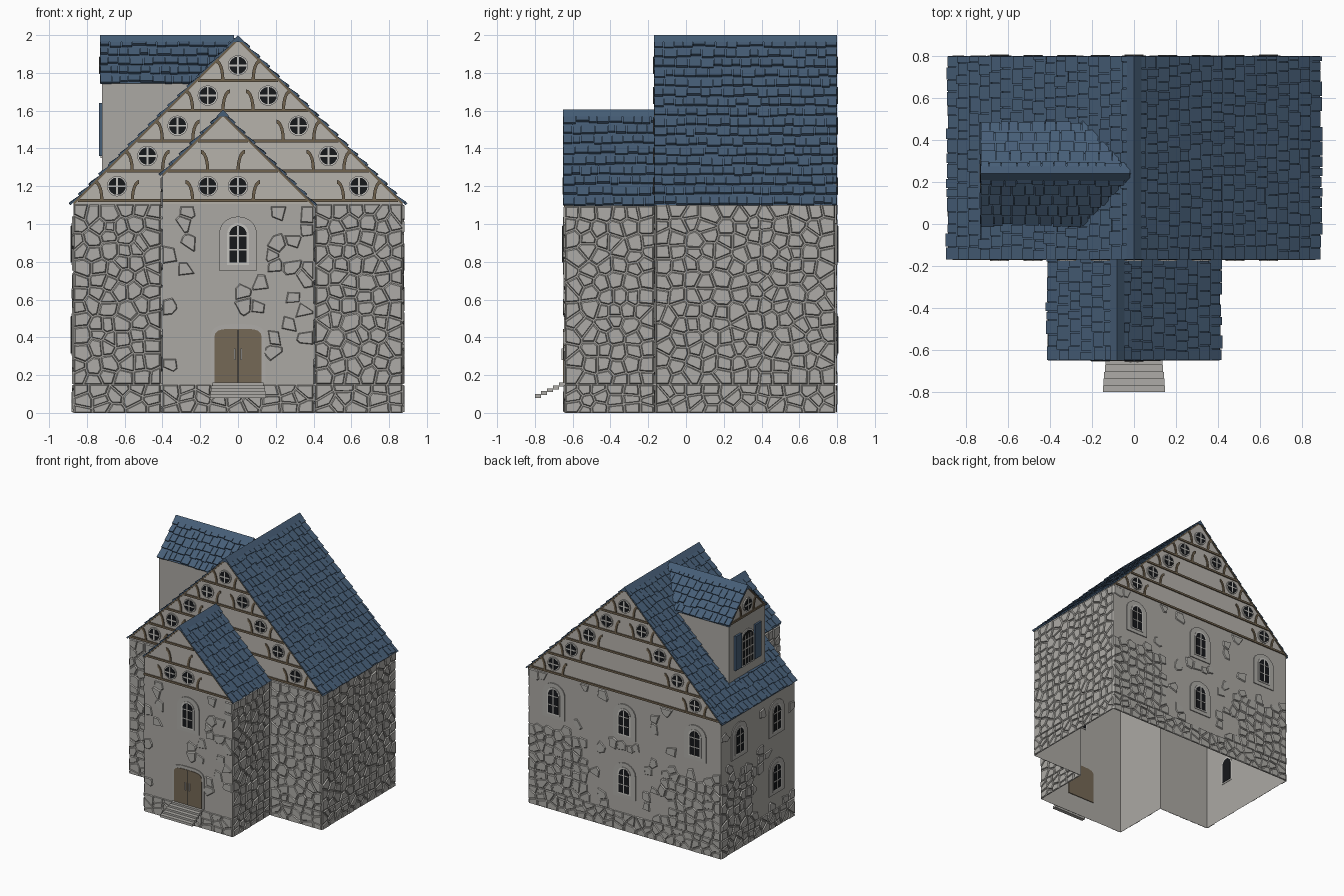
import bpy, bmesh, math, random
from mathutils import Vector as V

if "Cube" in bpy.data.objects:
    bpy.data.objects.remove(bpy.data.objects["Cube"])
random.seed(4)
Z = V((0, 0, 1))


def material(name, rgb):
    m = bpy.data.materials.new(name)
    m.diffuse_color = (*rgb, 1)
    m.use_nodes = True
    m.node_tree.nodes["Principled BSDF"].inputs["Base Color"].default_value = m.diffuse_color
    return m


PLASTER = material("plaster grey", (.41, .395, .37))
GABLE = material("gable plaster", (.47, .445, .41))
STONE = material("stone grey", (.42, .41, .385))
SLATE = material("slate blue", (.062, .112, .185))
TIMBER = material("timber brown", (.162, .122, .076))
DOOR = material("door brown", (.178, .138, .092))
GLASS = material("dark glass", (.008, .009, .011))
FRAME = material("pale frame", (.56, .55, .52))

parts = {}  # part name -> (bmesh, material)


def part(name, mat):
    if name not in parts:
        parts[name] = (bmesh.new(), mat)
    return parts[name][0]


class Plane:
    """Wall plane: u along the wall, v up, d outward."""
    def __init__(self, o, u):
        self.o, self.u = V(o), V(u)
        self.n = self.u.cross(Z)

    def at(self, u, v, d=0):
        return self.o + self.u * u + Z * v + self.n * d


def sheet(P, pts, name, mat):
    bm = part(name, mat)
    bm.faces.new([bm.verts.new(P.at(u, v)) for u, v in pts])


def prism(P, pts, d0, d1, name, mat, shrink=1.0):
    bm, n = part(name, mat), len(pts)
    cu, cv = sum(p[0] for p in pts) / n, sum(p[1] for p in pts) / n
    a = [bm.verts.new(P.at(u, v, d0)) for u, v in pts]
    b = [bm.verts.new(P.at(cu + (u - cu) * shrink, cv + (v - cv) * shrink, d1)) for u, v in pts]
    bm.faces.new(a[::-1])
    bm.faces.new(b)
    for i in range(n):
        j = (i + 1) % n
        bm.faces.new((a[i], a[j], b[j], b[i]))


def rect(u0, u1, v0, v1):
    return [(u0, v0), (u1, v0), (u1, v1), (u0, v1)]


def arch(cu, w, v0, vs, rise, e=1.0, n=10):
    pts = [(cu - w, v0), (cu + w, v0)]
    for i in range(n + 1):
        t = math.pi * i / n
        c, s = math.cos(t), max(0, math.sin(t))
        pts.append((cu + w * math.copysign(abs(c) ** e, c), vs + rise * s ** e))
    return pts


# --- irregular stones: jittered grid cells clipped against their neighbours
def clip(poly, m, n, gap):
    out = []
    for i, p in enumerate(poly):
        q = poly[(i + 1) % len(poly)]
        a = (p[0] - m[0]) * n[0] + (p[1] - m[1]) * n[1] + gap
        b = (q[0] - m[0]) * n[0] + (q[1] - m[1]) * n[1] + gap
        if a <= 0:
            out.append(p)
        if (a < 0 < b) or (b < 0 < a):
            t = a / (a - b)
            out.append((p[0] + (q[0] - p[0]) * t, p[1] + (q[1] - p[1]) * t))
    return out


def stones(P, u0, u1, v0, v1, cu=.078, cv=.075, keep=lambda u, v: True):
    nu, nv = max(1, round((u1 - u0) / cu)), max(1, round((v1 - v0) / cv))
    cu, cv = (u1 - u0) / nu, (v1 - v0) / nv
    seed = {(i, j): (u0 + cu * (i + .5 + random.uniform(-.36, .36)),
                     v0 + cv * (j + .5 + random.uniform(-.36, .36)))
            for i in range(nu) for j in range(nv)}
    for (i, j), s in seed.items():
        if not keep(*s):
            continue
        poly = rect(u0 + .002, u1 - .002, v0 + .002, v1 - .002)
        for di in range(-2, 3):
            for dj in range(-2, 3):
                t = seed.get((i + di, j + dj))
                if t and (di or dj) and len(poly) > 2:
                    dx, dy = t[0] - s[0], t[1] - s[1]
                    l = math.hypot(dx, dy) or 1
                    poly = clip(poly, ((s[0] + t[0]) / 2, (s[1] + t[1]) / 2), (dx / l, dy / l), .004)
        if len(poly) > 2:
            prism(P, poly, .0005, random.uniform(.006, .011), "stone_blocks", STONE, .86)


def sparse(windows, dense=lambda u, v: False):
    def keep(u, v):
        if any(abs(u - a) < .145 and abs(v - b) < .19 for a, b in windows):
            return False
        return dense(u, v) or random.random() < .24
    return keep


# --- windows and timber
def arched_window(P, u, v):
    prism(P, arch(u, .1, v - .135, v + .06, .09), .0005, .008, "window_surrounds", STONE)
    prism(P, arch(u, .058, v - .106, v + .055, .06), -.004, .012, "window_frames", FRAME)
    prism(P, arch(u, .046, v - .095, v + .052, .05), -.007, .014, "window_glass", GLASS)
    for r in (rect(u - .004, u + .004, v - .095, v + .1), rect(u - .045, u + .045, v - .03, v - .023),
              rect(u - .045, u + .045, v + .045, v + .052)):
        prism(P, r, .01, .017, "window_bars", FRAME)


def round_window(P, u, v):
    def disc(r):
        return [(u + r * math.cos(math.tau * i / 16), v + r * math.sin(math.tau * i / 16)) for i in range(16)]
    prism(P, disc(.054), .0005, .01, "round_frames", FRAME)
    prism(P, disc(.046), .005, .012, "round_glass", GLASS)
    for r in (rect(u - .005, u + .005, v - .045, v + .045), rect(u - .045, u + .045, v - .005, v + .005)):
        prism(P, r, .008, .015, "round_bars", FRAME)


def brace(P, u, v, s):
    arc = [(math.cos(i * math.pi / 10), math.sin(i * math.pi / 10)) for i in range(6)]
    c = u + s * .117
    outer = [(c - s * .045 * a, v - .075 + .108 * b) for a, b in arc]
    inner = [(c - s * .028 * a, v - .075 + .088 * b) for a, b in arc]
    for i in range(5):
        prism(P, [outer[i], outer[i + 1], inner[i + 1], inner[i]], .0005, .008, "timber_braces", TIMBER)


def gable(P, au, az, levels, lo, hi, windows):
    for z in levels:  # horizontal beams
        h = az - z - .012
        prism(P, rect(max(lo, au - h), min(hi, au + h), z - .008, z + .008), .0005, .009, "timber_beams", TIMBER)
    for s, end in ((-1, lo), (1, hi)):  # slim verge boards
        w = abs(end - au)
        prism(P, [(au, az), (au + s * w, az - w), (au + s * w, az - w - .014), (au, az - .014)],
              .0005, .007, "verge_boards", TIMBER)
    for u, v, sides, glazed in windows:
        if glazed:
            round_window(P, u, v)
        for s in sides:
            brace(P, u, v, s)


# --- slate roof slope: deck plus rows of overlapping wedge tiles
def slope(R, A, D, S, lim):
    R, A, D = V(R), V(A), V(D).normalized()
    N = A.cross(D)
    if N.z < 0:
        N = -N
    bm = part("roof_decks", SLATE)
    (a, b), (c, d) = lim(0), lim(S)
    f = bm.faces.new([bm.verts.new(R + A * x + D * s) for x, s in ((a, 0), (b + 1e-4, 0), (d, S), (c, S))])
    f.normal_update()
    if f.normal.z < 0:
        f.normal_flip()
    bm, rows = part("roof_tiles", SLATE), round(S / .074)
    p = S / rows
    for r in range(rows):
        s0 = r * p
        lo, hi = lim(s0 + p * .5)
        x = lo
        while x < hi - .004:
            x1 = min(hi, x + random.uniform(.04, .075))
            if hi - x1 < .02:
                x1 = hi
            s1 = min(S + .004, s0 + p + random.uniform(-.012, .008))
            h = random.uniform(.011, .016)
            q = [bm.verts.new(R + A * xx + D * ss + N * hh) for ss, h0, h1 in ((s0, .0005, .003), (s1, .0005, h))
                 for xx in (x + .002, x1 - .002) for hh in (h0, h1)]
            for k in ((0, 1, 3, 2), (4, 6, 7, 5), (0, 4, 5, 1), (2, 3, 7, 6), (1, 5, 7, 3), (0, 2, 6, 4)):
                bm.faces.new([q[i] for i in k])
            x = x1


MF, MB = Plane((0, -.16, 0), (1, 0, 0)), Plane((0, .79, 0), (-1, 0, 0))
R, L = Plane((.87, 0, 0), (0, 1, 0)), Plane((-.87, 0, 0), (0, -1, 0))
WF = Plane((0, -.64, 0), (1, 0, 0))
WR, WL = Plane((.4, 0, 0), (0, 1, 0)), Plane((-.4, 0, 0), (0, -1, 0))
DF = Plane((-.72, 0, 0), (0, -1, 0))
DS, DN = Plane((0, .01, 0), (1, 0, 0)), Plane((0, .47, 0), (-1, 0, 0))

# hollow wall shell, open underneath
for P, r in ((MF, rect(-.87, -.4, 0, 1.115)), (MF, rect(.4, .87, 0, 1.115)), (MB, rect(-.87, .87, 0, 1.115)),
             (R, rect(-.16, .79, 0, 1.115)), (L, rect(-.79, .16, 0, 1.115)), (WF, rect(-.4, .4, 0, 1.105)),
             (WR, rect(-.64, -.16, 0, 1.105)), (WL, rect(.16, .64, 0, 1.265)), (DF, rect(-.47, -.01, 1.265, 1.755)),
             (DS, [(-.72, 1.265), (-.23, 1.755), (-.72, 1.755)]), (DN, [(.72, 1.265), (.72, 1.755), (.23, 1.755)])):
    sheet(P, r, "wall_shell", PLASTER)
for P, r in ((MF, [(-.87, 1.115), (.87, 1.115), (0, 1.985)]), (MB, [(-.87, 1.115), (.87, 1.115), (0, 1.985)]),
             (WF, [(-.4, 1.105), (.4, 1.105), (-.08, 1.585), (-.4, 1.265)]),
             (DF, [(-.47, 1.755), (-.01, 1.755), (-.24, 1.985)])):
    sheet(P, r, "gable_walls", GABLE)

# stonework: flat base course all round, then dense or scattered stones
back_windows = [(-.64, .89), (0, .89), (.64, .89), (0, .41)]
left_windows = [(-.56, .89), (-.08, .89), (-.08, .41)]
for P, a, b, top, keep in (
        (MF, -.87, -.41, 1.105, None), (MF, .41, .87, 1.105, None), (R, -.16, .79, 1.105, None),
        (WR, -.64, -.17, 1.095, None), (WL, .17, .64, 1.25, None),
        (WF, -.4, .4, 1.095, sparse([(0, .89), (0, .3)])),
        (MB, -.87, .87, 1.105, sparse(back_windows, lambda u, v: v < .64 and abs(u) > .36)),
        (L, -.79, .16, 1.105, sparse(left_windows, lambda u, v: v < .64 and u < -.36))):
    stones(P, a, b, 0, .15, .085, .05)
    stones(P, a, b, .15, top, keep=keep or (lambda u, v: True))

# arched windows
arched_window(WF, 0, .89)
for u, v in back_windows:
    arched_window(MB, u, v)
for u, v in left_windows:
    arched_window(L, u, v)

# timbered gables with round windows
both = (-1, 1)
main = [(0, 1.84, both, True)] + [(s * .16 * k, 1.84 - .16 * k, both, True) for k in range(1, 5) for s in both]
for P in (MF, MB):
    gable(P, 0, 1.985, [1.125, 1.28, 1.44, 1.6, 1.76], -.87, .87, main)
gable(WF, -.08, 1.585, [1.125, 1.28, 1.44], -.4, .4,
      [(-.16, 1.2, (-1,), True), (0, 1.2, (1,), True), (-.08, 1.36, both, False)])
gable(DF, -.24, 1.985, [1.76], -.47, -.01, [(-.24, 1.84, both, True)])

# dormer window with slate-blue shutters
prism(DF, arch(-.24, .085, 1.35, 1.56, .08), .0005, .008, "dormer_frame", FRAME)
prism(DF, arch(-.24, .072, 1.362, 1.56, .066), .004, .01, "dormer_glass", GLASS)
for du in (-.036, 0, .036):
    prism(DF, rect(-.244 + du, -.236 + du, 1.362, 1.6), .007, .013, "dormer_bars", FRAME)
for v in (1.42, 1.49, 1.56):
    prism(DF, rect(-.31, -.17, v - .004, v + .004), .007, .013, "dormer_bars", FRAME)
for s in both:
    c = -.24 + s * .128
    prism(DF, rect(c - .038, c + .038, 1.36, 1.64), .0005, .016, "shutters", SLATE)

# door, surround and handles
prism(WF, arch(0, .145, .16, .38, .09, .6, 16), .0005, .007, "door_surround", STONE)
prism(WF, arch(0, .125, .16, .38, .065, .5, 16), -.006, .011, "door", DOOR)
prism(WF, rect(-.002, .002, .16, .44), .008, .012, "door_seam", GLASS)
for s in both:
    prism(WF, rect(s * .017 - .004, s * .017 + .004, .28, .34), .01, .02, "door_handles", FRAME)

# thin floating entrance steps
for k in range(5):
    w = .136 + .003 * k
    prism(WF, rect(-w, w, .14 - .015 * k, .16 - .015 * k), .032 * k, .032 * (k + 1), "entrance_steps", STONE)

# roofs
for s in both:
    slope((0, 0, 1.985), (0, 1, 0), (s, 0, -1), 1.25, lambda t: (-.17, .8))
    slope((-.08, 0, 1.585), (0, 1, 0), (s, 0, -1), .69 if s > 0 else .464, lambda t: (-.65, -.16))
    slope((0, .24, 1.985), (1, 0, 0), (0, s, -1), .34, lambda t: (-.73, -t / math.sqrt(2)))
for P, u, z, d0, d1 in ((MF, 0, 2.0, -.96, .01), (WF, -.08, 1.605, -.48, .01), (DF, -.24, 2.0, -.7, .01)):
    prism(P, [(u - .035, z - .036), (u + .035, z - .036), (u, z)], d0, d1, "ridge_caps", SLATE)

# write the parts out as objects
for name, (bm, mat) in parts.items():
    if name not in ("wall_shell", "gable_walls", "roof_decks"):
        bmesh.ops.recalc_face_normals(bm, faces=bm.faces[:])
    me = bpy.data.meshes.new(name)
    bm.to_mesh(me)
    bm.free()
    me.materials.append(mat)
    bpy.context.scene.collection.objects.link(bpy.data.objects.new(name, me))
